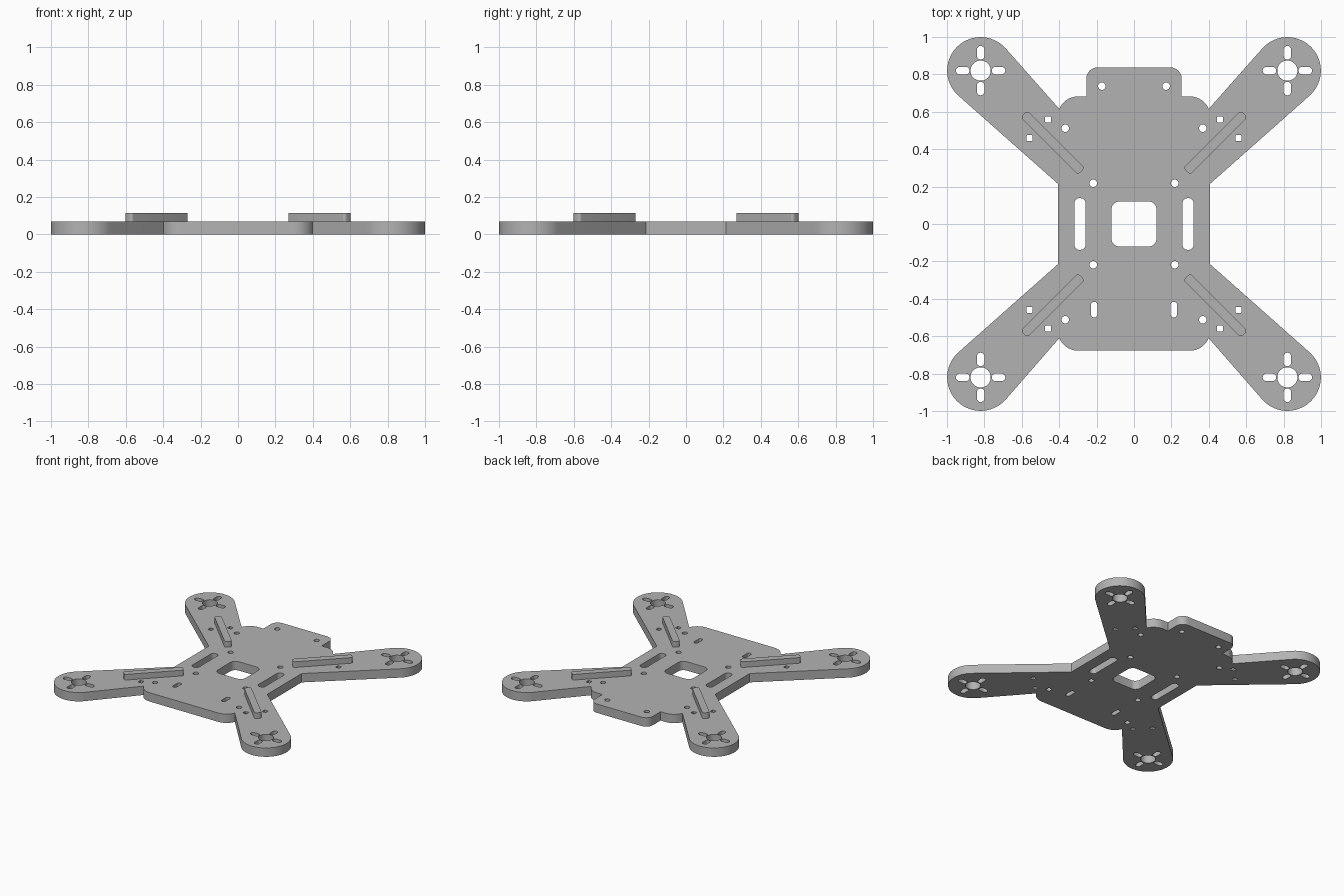
import bpy
import bmesh
from math import cos, sin, radians
from mathutils import Matrix, Vector

if "Cube" in bpy.data.objects:
    bpy.data.objects.remove(bpy.data.objects["Cube"], do_unlink=True)

grey = bpy.data.materials.new("plain_grey")
grey.use_nodes = True
grey.diffuse_color = (0.45, 0.45, 0.45, 1)
grey.node_tree.nodes["Principled BSDF"].inputs["Base Color"].default_value = (0.45, 0.45, 0.45, 1)

PLATE_TOP, RAIL_TOP = 0.07, 0.115
MOTOR, MOTOR_RADIUS = 0.82, 0.179
SIGNS = [(sx, sy) for sx in (1, -1) for sy in (1, -1)]


def arc(cx, cy, r, start, end, steps=8):
    """Points on an arc, angles in degrees."""
    angles = [radians(start + (end - start) * i / steps) for i in range(steps + 1)]
    return [(cx + r * cos(a), cy + r * sin(a)) for a in angles]


def circle(cx, cy, r, steps=24):
    return arc(cx, cy, r, 0, 360, steps)[:-1]


def rounded(cx, cy, hx, hy, r, turn=0):
    """Rounded rectangle with half sizes hx, hy, turned about its centre."""
    pts = []
    for i, (sx, sy) in enumerate([(1, 1), (-1, 1), (-1, -1), (1, -1)]):
        pts += arc(sx * (hx - r), sy * (hy - r), r, i * 90, i * 90 + 90, 6)
    rot = Matrix.Rotation(radians(turn), 2)
    return [tuple(rot @ Vector(p) + Vector((cx, cy))) for p in pts]


def extrude_loops(name, loops, low, high):
    """Fill an outline with holes, give it thickness and make it a mesh."""
    curve = bpy.data.curves.new(name, "CURVE")
    curve.dimensions = "2D"
    curve.fill_mode = "BOTH"
    curve.extrude = (high - low) / 2
    for pts in loops:
        spline = curve.splines.new("POLY")
        spline.points.add(len(pts) - 1)
        for point, (x, y) in zip(spline.points, pts):
            point.co = (x, y, 0, 1)
        spline.use_cyclic_u = True
    helper = bpy.data.objects.new(name + "_profile", curve)
    bpy.context.collection.objects.link(helper)
    graph = bpy.context.evaluated_depsgraph_get()
    mesh = bpy.data.meshes.new_from_object(helper.evaluated_get(graph))
    bpy.data.objects.remove(helper, do_unlink=True)

    bm = bmesh.new()
    bm.from_mesh(mesh)
    bmesh.ops.remove_doubles(bm, verts=bm.verts, dist=0.0002)
    bmesh.ops.translate(bm, verts=bm.verts, vec=(0, 0, (low + high) / 2))
    bmesh.ops.recalc_face_normals(bm, faces=bm.faces)
    bm.to_mesh(mesh)
    bm.free()
    mesh.materials.clear()
    mesh.materials.append(grey)
    obj = bpy.data.objects.new(name, mesh)
    bpy.context.collection.objects.link(obj)
    bpy.ops.object.select_all(action="DESELECT")
    obj.select_set(True)
    bpy.context.view_layer.objects.active = obj
    bpy.ops.object.shade_smooth_by_angle(angle=radians(35))
    return obj


# Outline: left half from front to back, then mirrored
half = arc(0.30, -0.57, 0.107, -90, -22)
half += arc(MOTOR, -MOTOR, MOTOR_RADIUS, -139.2, 49.2, 36)
half += [(0.407, -0.215), (0.407, 0.215)]
half += arc(MOTOR, MOTOR, MOTOR_RADIUS, -49.2, 139.2, 36)
half += arc(0.30, 0.575, 0.107, 22, 90)
half += [(0.255, 0.682)]
half += arc(0.195, 0.777, 0.06, 0, 90)
outline = half + [(-x, y) for x, y in reversed(half)]

# Central window
holes = [rounded(0, 0, 0.121, 0.121, 0.045)]

# Strap slots, rear screw holes and front slots on each side
for s in (1, -1):
    holes.append(rounded(s * 0.289, 0, 0.029, 0.138, 0.025))
    holes.append(rounded(s * 0.213, -0.458, 0.017, 0.042, 0.0165))
    holes.append(circle(s * 0.172, 0.737, 0.02))

# Screw holes and motor mounts in every quarter
for sx, sy in SIGNS:
    for x, y in [(0.218, 0.218), (0.368, 0.512)]:
        holes.append(circle(sx * x, sy * y, 0.02))
    for x, y in [(0.459, 0.559), (0.559, 0.459)]:
        holes.append(rounded(sx * x, sy * y, 0.016, 0.016, 0.005))
    mx, my = sx * MOTOR, sy * MOTOR
    holes.append(circle(mx, my, 0.054, 32))
    for s in (1, -1):
        holes.append(rounded(mx + s * 0.096, my, 0.036, 0.02, 0.0195))
        holes.append(rounded(mx, my + s * 0.096, 0.02, 0.036, 0.0195))

extrude_loops("frame_plate", [outline] + holes, 0, PLATE_TOP)

# Raised diagonal rails on the arms
for sx, sy in SIGNS:
    name = ("back" if sy > 0 else "front") + ("_left" if sx > 0 else "_right") + "_rail"
    rail = rounded(sx * 0.435, sy * 0.435, 0.217, 0.026, 0.016, 45 * sx * sy)
    extrude_loops(name, [rail], PLATE_TOP, RAIL_TOP)
